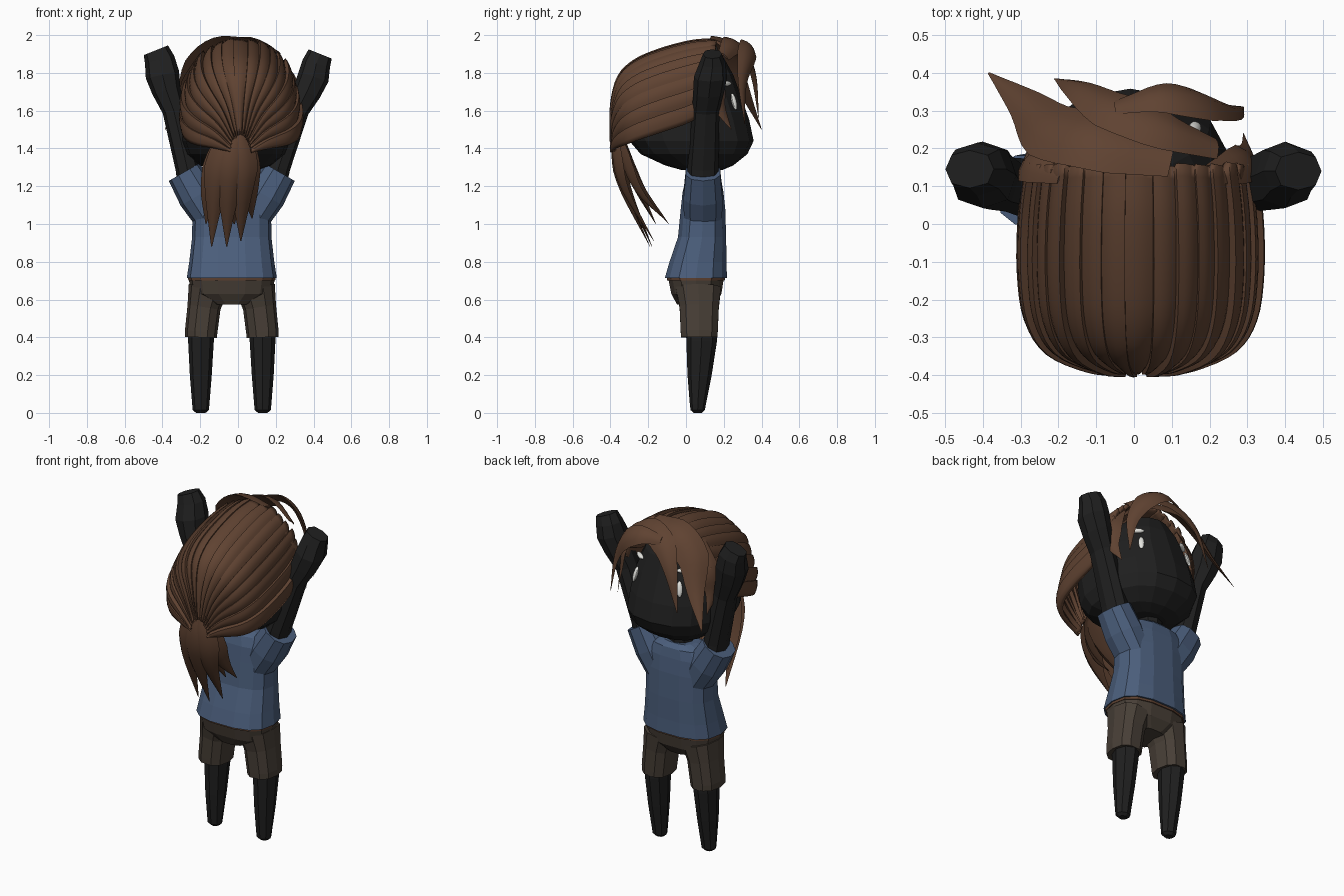
import bpy, bmesh, math
from mathutils import Vector

if "Cube" in bpy.data.objects:
    bpy.data.objects.remove(bpy.data.objects["Cube"])


def material(name, rgb):
    m = bpy.data.materials.new(name)
    m.diffuse_color = (*rgb, 1)
    m.use_nodes = True
    m.node_tree.nodes["Principled BSDF"].inputs["Base Color"].default_value = m.diffuse_color
    return m


SKIN = material("black", (0.014, 0.014, 0.014))
HAIR = material("brown", (0.115, 0.055, 0.031))
BLUE = material("blue", (0.07, 0.112, 0.2))
CLOTH = material("dark_cloth", (0.065, 0.05, 0.038))
WHITE = material("white", (0.8, 0.8, 0.76))
MID = -0.033  # centre line of the body


def finish(name, bm, mat, smooth=False):
    bmesh.ops.recalc_face_normals(bm, faces=bm.faces)
    me = bpy.data.meshes.new(name)
    bm.to_mesh(me)
    bm.free()
    me.materials.append(mat)
    ob = bpy.data.objects.new(name, me)
    bpy.context.collection.objects.link(ob)
    if smooth:
        bpy.ops.object.select_all(action='DESELECT')
        ob.select_set(True)
        bpy.context.view_layer.objects.active = ob
        bpy.ops.object.shade_smooth_by_angle(angle=math.radians(35))
    return ob


def skin_rings(rings):
    bm = bmesh.new()
    loops = [[bm.verts.new(p) for p in r] for r in rings]
    n = len(loops[0])
    for a, b in zip(loops, loops[1:]):
        for i in range(n):
            j = (i + 1) % n
            bm.faces.new((a[i], a[j], b[j], b[i]))
    bm.faces.new(loops[0])
    bm.faces.new(loops[-1])
    return bm


def loft(name, rings, sides, mat, power=1.0):
    """Rings are (x, y, z, rx, ry); each tilts to follow the path in xz."""
    out = []
    for k, (x, y, z, rx, ry) in enumerate(rings):
        a, b = rings[max(k - 1, 0)], rings[min(k + 1, len(rings) - 1)]
        u = Vector((b[2] - a[2], 0, a[0] - b[0])).normalized()
        ring = []
        for i in range(sides):
            t = math.tau * i / sides
            c, s = math.cos(t), math.sin(t)
            c = math.copysign(abs(c) ** power, c)
            s = math.copysign(abs(s) ** power, s)
            ring.append(Vector((x, y, z)) + u * rx * c + Vector((0, ry * s, 0)))
        out.append(ring)
    return finish(name, skin_rings(out), mat)


def stack(x, rows):
    """Rows (z, half width, back y, front y) to loft rings."""
    return [(x, (y0 + y1) / 2, z, rx, (y1 - y0) / 2) for z, rx, y0, y1 in rows]


def curve(points, steps):
    """Catmull-Rom through points of any dimension."""
    p = [Vector(q) for q in points]
    p = [2 * p[0] - p[1]] + p + [2 * p[-1] - p[-2]]
    out = []
    for i in range(1, len(p) - 2):
        a, b, c, d = p[i - 1:i + 3]
        for k in range(steps):
            t = k / steps
            out.append(0.5 * (2 * b + (c - a) * t + (2 * a - 5 * b + 4 * c - d) * t * t
                              + (3 * b - a - 3 * c + d) * t ** 3))
    return out + [p[-2]]


def lock(name, points, width, centre=(0, -0.05, 1.6), thick=0.25, start=0.5):
    """Tapered lens-section strand bulging away from the centre."""
    path = curve(points, 4)
    rings = []
    for k, p in enumerate(path):
        t = k / (len(path) - 1)
        tan = (path[min(k + 1, len(path) - 1)] - path[max(k - 1, 0)]).normalized()
        side = tan.cross(p - Vector(centre)).normalized()
        nor = side.cross(tan)
        w = width * max(0.03, min(1, start + 1.8 * t) * min(1, 2 * (1 - t)) ** 0.9)
        rings.append([p + side * w * a + nor * w * thick * b for a, b in
                      ((-1, -.3), (-.5, .65), (0, 1), (.5, .65), (1, -.3), (0, -.1))])
    return finish(name, skin_rings(rings), HAIR, True)


# head and neck
head = loft("head", stack(-0.01, [
    (1.285, .11, -.02, .19), (1.31, .19, -.11, .25), (1.37, .26, -.24, .325),
    (1.44, .285, -.30, .358), (1.55, .28, -.33, .335), (1.68, .262, -.33, .29),
    (1.79, .21, -.28, .25), (1.88, .13, -.18, .2), (1.92, .05, -.05, .1)]), 16, SKIN, .85)
loft("neck", stack(MID, [(1.15, .075, .02, .16), (1.33, .07, .02, .16)]), 8, SKIN)

# eyes and brows set on the face
bpy.context.view_layer.update()
for x in (-0.145, 0.155):
    for part, z, size in (("eye", 1.645, (.017, .012, .047)), ("brow", 1.74, (.048, .014, .014))):
        hit, loc, nor, _ = head.ray_cast(Vector((x, 1, z)), Vector((0, -1, 0)))
        bm = bmesh.new()
        bmesh.ops.create_uvsphere(bm, u_segments=10, v_segments=6, radius=1)
        bmesh.ops.scale(bm, vec=size, verts=bm.verts)
        ob = finish(part, bm, WHITE, True)
        ob.location = loc + nor * 0.01
        ob.rotation_euler = (math.asin(nor.z), 0, math.atan2(-nor.x, nor.y))

# shirt
loft("shirt_body", stack(MID, [
    (.715, .238, -.115, .22), (.8, .225, -.09, .217), (.93, .21, -.045, .215),
    (1.08, .208, -.03, .21), (1.17, .215, -.02, .2), (1.225, .17, -.005, .19),
    (1.25, .1, .02, .165)]), 14, BLUE, .75)
for s in (-1, 1):
    loft("sleeve", [(MID + s * .11, .09, 1.03, .09, .105), (MID + s * .18, .09, 1.15, .105, .108),
                    (MID + s * .252, .09, 1.275, .094, .095)], 10, BLUE, .85)

# arms with mitten hands
loft("left_arm", [(-.25, .09, 1.18, .065, .085), (-.27, .09, 1.3, .062, .082),
                  (-.34, .105, 1.6, .06, .072), (-.38, .12, 1.71, .077, .082),
                  (-.40, .13, 1.79, .09, .088), (-.415, .145, 1.87, .08, .07),
                  (-.435, .145, 1.92, .069, .05)], 8, SKIN, .85)
loft("right_arm", [(.185, .09, 1.18, .065, .085), (.215, .09, 1.3, .062, .082),
                   (.315, .105, 1.6, .06, .072), (.365, .12, 1.7, .075, .082),
                   (.40, .13, 1.78, .083, .088), (.415, .14, 1.85, .075, .07),
                   (.435, .14, 1.9, .066, .05)], 8, SKIN, .85)

# shorts and belt
loft("shorts_hips", stack(MID, [(.575, .1, -.05, .15), (.63, .215, -.08, .19),
                                (.725, .23, -.1, .205)]), 14, CLOTH, .75)
loft("belt", stack(MID, [(.702, .23, -.103, .208), (.725, .232, -.106, .21)]), 14, HAIR, .75)
for s in (-1, 1):
    loft("shorts_leg", [(MID + s * .163, .07, .4, .084, .1), (MID + s * .162, .07, .43, .086, .102),
                        (MID + s * .147, .07, .56, .088, .108), (MID + s * .125, .065, .66, .105, .125)],
         10, CLOTH, .8)
    # legs
    loft("leg", [(MID + s * .163, .085, .46, .07, .083), (MID + s * .163, .083, .38, .068, .081),
                 (MID + s * .164, .072, .2, .058, .064), (MID + s * .164, .063, .05, .046, .043),
                 (MID + s * .164, .062, .015, .043, .038), (MID + s * .164, .062, 0, .025, .022)], 8, SKIN)

# swept-back hair cap: arches (half width, top y, top z, side y, side z), stepped into strands
ARCHES = [(.295, .15, 1.968, .15, 1.62), (.31, .02, 1.955, .02, 1.54), (.313, -.14, 1.91, -.12, 1.49),
          (.297, -.265, 1.855, -.24, 1.45), (.245, -.345, 1.775, -.32, 1.42),
          (.14, -.38, 1.64, -.37, 1.40), (.055, -.385, 1.48, -.385, 1.38)]
STRANDS, SUB = 17, 4
bm = bmesh.new()
rows = []
for w, yt, zt, ys, zs in curve(ARCHES, 4):
    row = []
    for i in range(STRANDS):
        for j in range(SUB + 1):
            f = j / SUB
            t = math.pi * (i + f) / STRANDS
            c, s = math.cos(t), max(0, math.sin(t)) ** .9
            x = .014 + w * math.copysign(abs(c) ** .9, c)
            p = Vector((x, ys + (yt - ys) * s, zs + (zt - zs) * s))
            off = .006 * math.sin(math.pi * f) + .014 * (f if i < STRANDS / 2 else 1 - f)
            off += .007 * (i % 3 == 0)
            row.append(bm.verts.new(p + (p - Vector((0, -.05, 1.6))).normalized() * off))
    rows.append(row)
for a, b in zip(rows, rows[1:]):
    for i in range(len(a) - 1):
        bm.faces.new((a[i], a[i + 1], b[i + 1], b[i]))
cap = finish("hair_cap", bm, HAIR, True)
mod = cap.modifiers.new("thickness", 'SOLIDIFY')
mod.thickness = 0.025
mod.offset = -1

# ponytail locks: (middle x, middle y, tip, width)
for mx, my, tip, w in ((-.05, -.325, (-.06, -.19, .88), .09), (-.12, -.305, (-.14, -.18, .88), .085),
                       (-.15, -.25, (-.17, -.16, 1.0), .075), (.02, -.315, (.015, -.17, .91), .09),
                       (.06, -.25, (.075, -.12, 1.03), .075), (-.03, -.22, (-.02, -.09, 1.0), .1)):
    lock("ponytail_lock", [(mx * .2, -.365, 1.5), (mx * .6, my * .5 - .2, 1.37),
                           (mx, my, 1.18), tip], w, (-.03, .3, 1.2), .38, .35)

# fringe swept across the face
lock("fringe_long", [(.1, .175, 1.95), (-.1, .22, 1.945), (-.22, .25, 1.85),
                     (-.29, .32, 1.68), (-.385, .4, 1.5)], .09, start=.65)
lock("fringe_middle", [(.22, .2, 1.89), (.08, .25, 1.95), (-.06, .305, 1.91),
                       (-.15, .36, 1.78), (-.21, .385, 1.56)], .07)
lock("fringe_right", [(-.05, .31, 1.93), (.07, .335, 1.94), (.18, .32, 1.88),
                      (.26, .3, 1.74), (.29, .31, 1.53)], .065, start=.4)
lock("side_lock", [(.2, .13, 1.9), (.29, .16, 1.75), (.305, .18, 1.62), (.29, .24, 1.5)], .055)
lock("side_lock", [(-.19, .13, 1.9), (-.27, .16, 1.75), (-.285, .16, 1.62), (-.28, .2, 1.5)], .055)
